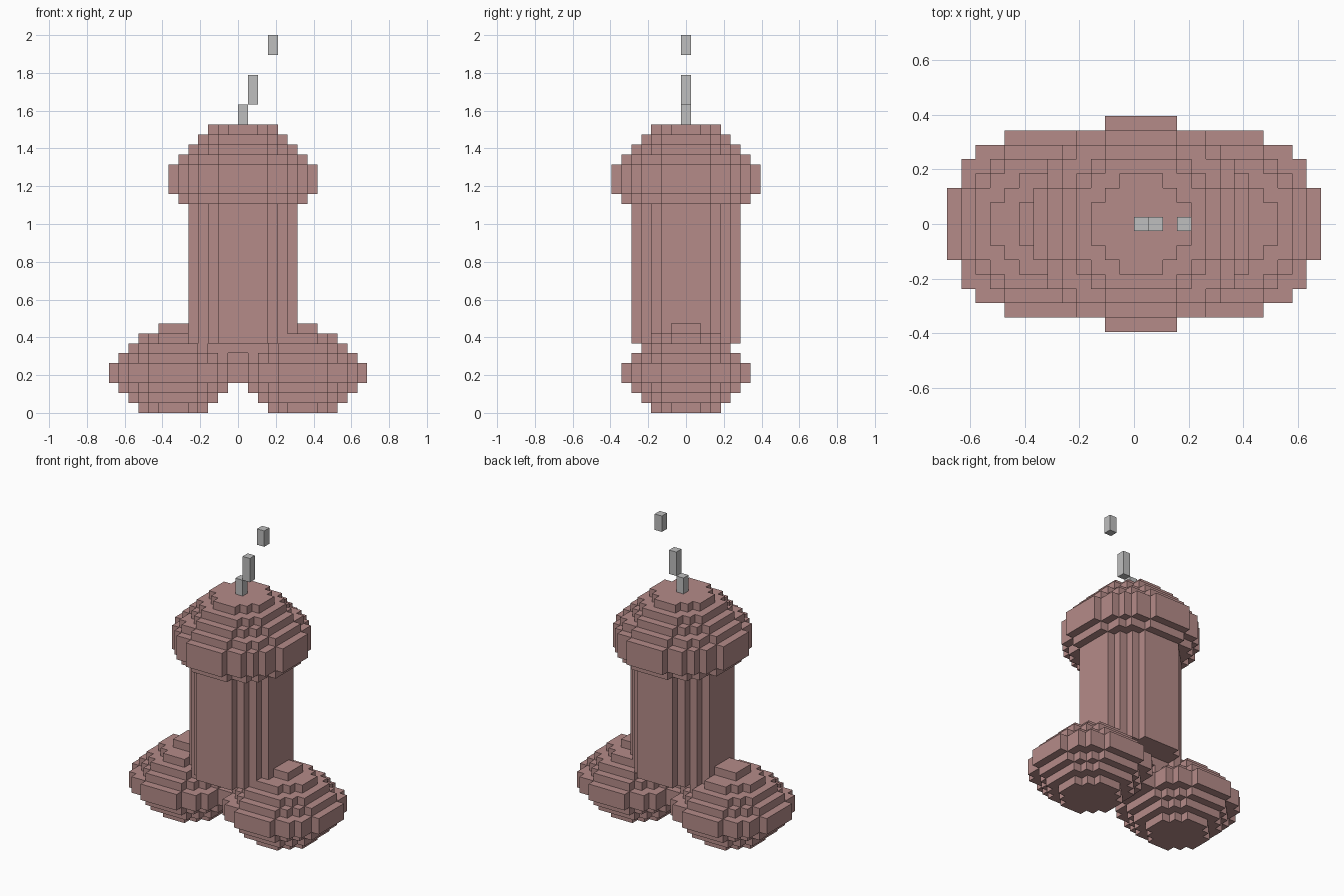
import bpy
import bmesh
import math

if "Cube" in bpy.data.objects:
    bpy.data.objects.remove(bpy.data.objects["Cube"], do_unlink=True)

V = 2 / 38  # edge length of one block


def material(name, color):
    m = bpy.data.materials.new(name)
    m.use_nodes = True
    m.diffuse_color = color
    m.node_tree.nodes["Principled BSDF"].inputs["Base Color"].default_value = color
    return m


pink = material("dusty_pink", (0.46, 0.26, 0.25, 1))
grey = material("light_grey", (0.52, 0.52, 0.52, 1))


def disc_outline(r):
    """Stepped circle of blocks; r is half the width in blocks."""
    n = int(r)
    upper = []
    for i in range(-n, n + 1):
        h = math.floor(math.sqrt(r * r - i * i)) + 0.5
        if upper and upper[-1][1] == h:
            upper[-1] = (i + 0.5, h)
        else:
            upper += [(i - 0.5, h), (i + 0.5, h)]
    return upper + [(x, -y) for x, y in reversed(upper)]


def rect_outline(hx, hy):
    return [(-hx, -hy), (hx, -hy), (hx, hy), (-hx, hy)]


def stack(name, cx, layers, mat):
    """Stack of prisms, each (outline, bottom, top) in block units."""
    bm = bmesh.new()
    for outline, z0, z1 in layers:
        face = bm.faces.new([bm.verts.new(((x + cx) * V, y * V, z0 * V)) for x, y in outline])
        ext = bmesh.ops.extrude_face_region(bm, geom=[face], use_keep_orig=True)
        top = [g for g in ext["geom"] if isinstance(g, bmesh.types.BMVert)]
        bmesh.ops.translate(bm, verts=top, vec=(0, 0, (z1 - z0) * V))
    bmesh.ops.recalc_face_normals(bm, faces=bm.faces)
    me = bpy.data.meshes.new(name)
    bm.to_mesh(me)
    bm.free()
    me.materials.append(mat)
    ob = bpy.data.objects.new(name, me)
    bpy.context.collection.objects.link(ob)
    return ob


def discs(bands):
    return [(disc_outline(r), z0, z1) for r, z0, z1 in bands]


# Two rounded base lobes
lobe = [(3.5, 0, 1), (4.5, 1, 2), (5.5, 2, 3), (6.5, 3, 5), (5.5, 5, 6),
        (4.5, 6, 7), (3.5, 7, 8), (1.5, 8, 9)]
for side, cx in (("left", 6.5), ("right", -6.5)):
    stack(side + "_base_lobe", cx, discs(lobe), pink)

# Small bridge between the lobes under the column
stack("base_bridge", 0, [(rect_outline(1, 1.5), 5, 6), (rect_outline(2, 2.5), 6, 7)], pink)

# Column and stepped cap
stack("column", 0.5, discs([(5.5, 7, 21)]), pink)
cap = [(6.5, 21, 22), (7.5, 22, 25), (6.5, 25, 26), (5.5, 26, 27), (4.5, 27, 28), (3.5, 28, 29)]
stack("cap", 0.5, discs(cap), pink)

# Grey blocks rising above the cap
for name, cx, z0, z1 in (("lower_drop", 0.5, 29, 31), ("middle_drop", 1.5, 31, 34),
                         ("upper_drop", 3.5, 36, 38)):
    stack(name, cx, [(rect_outline(0.5, 0.5), z0, z1)], grey)
